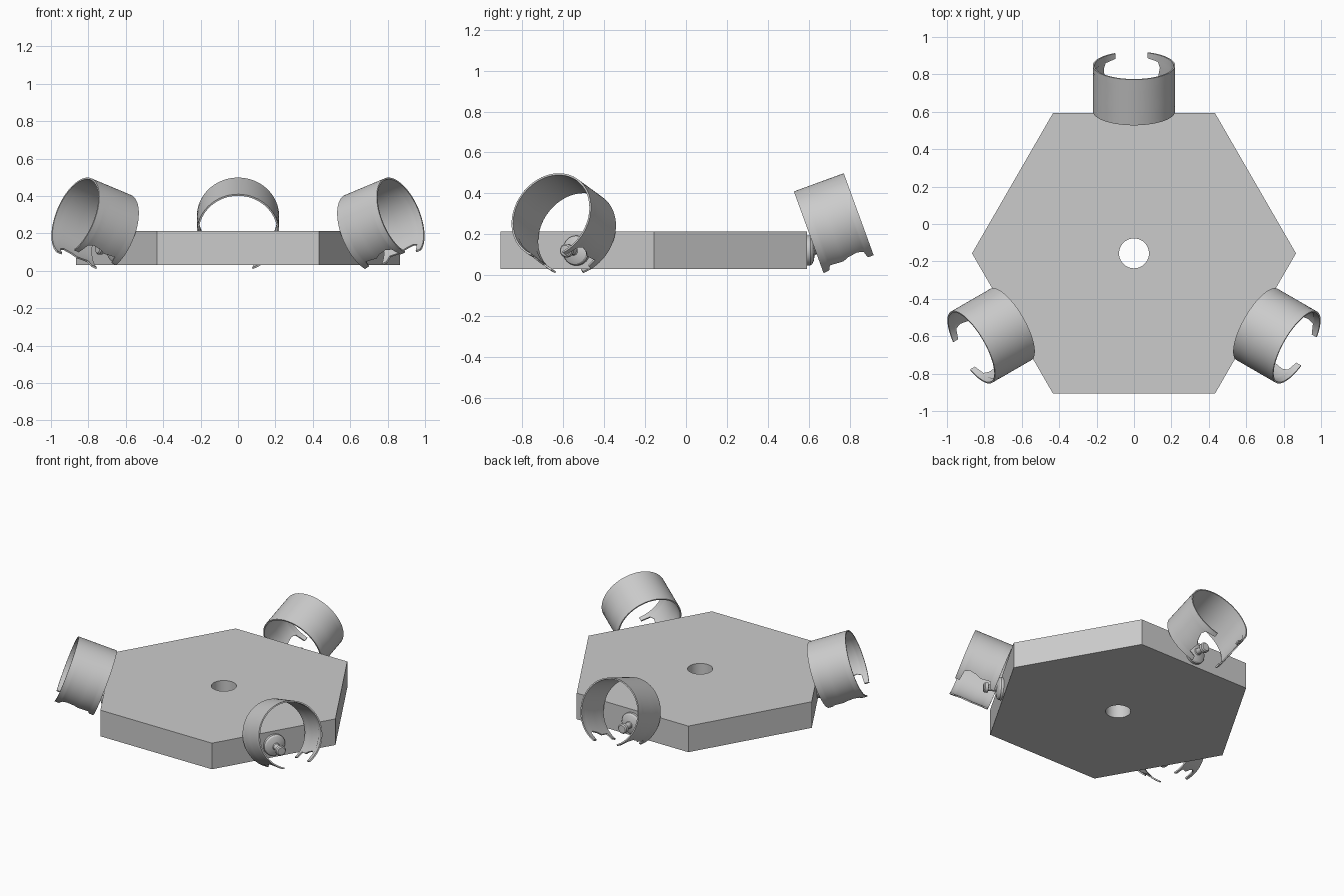
import bpy, bmesh
from math import sin, cos, pi, radians
from mathutils import Matrix, Vector

cube = bpy.data.objects.get("Cube")
if cube:
    bpy.data.objects.remove(cube, do_unlink=True)

GREY = (0.6, 0.6, 0.6, 1)
mat = bpy.data.materials.new("plain grey")
mat.use_nodes = True
mat.diffuse_color = GREY
mat.node_tree.nodes["Principled BSDF"].inputs["Base Color"].default_value = GREY

HUB = Matrix.Translation((0, -0.157, 0))   # centre of the hexagonal plate
APOTHEM = 0.75


def finish(name, bm):
    """Turn a bmesh into a mesh with smooth curves and sharp corners."""
    bmesh.ops.recalc_face_normals(bm, faces=bm.faces)
    mesh = bpy.data.meshes.new(name)
    bm.to_mesh(mesh)
    bm.free()
    mesh.materials.append(mat)
    mesh.shade_smooth()
    mesh.set_sharp_from_angle(angle=radians(30))
    return mesh


def place(name, mesh, matrix):
    obj = bpy.data.objects.new(name, mesh)
    bpy.context.collection.objects.link(obj)
    obj.matrix_world = matrix
    return obj


def outline(bm, radius, count, z):
    verts = [bm.verts.new((radius * cos(2 * pi * i / count),
                           radius * sin(2 * pi * i / count), z)) for i in range(count)]
    return [bm.edges.new((verts[i], verts[(i + 1) % count])) for i in range(count)]


def plate_mesh():
    # Hexagon with a round hole, filled and extruded upwards
    bm = bmesh.new()
    edges = outline(bm, APOTHEM / cos(pi / 6), 6, 0.03) + outline(bm, 0.08, 40, 0.03)
    bmesh.ops.triangle_fill(bm, use_beauty=True, edges=edges)
    ext = bmesh.ops.extrude_face_region(bm, geom=bm.faces[:], use_keep_orig=True)
    top = [g for g in ext["geom"] if isinstance(g, bmesh.types.BMVert)]
    bmesh.ops.translate(bm, verts=top, vec=(0, 0, 0.183))
    return finish("plate", bm)


def sleeve_mesh():
    # Thin tube along y, open underneath: (y, right gap angle, left gap angle)
    stations = [(-0.13, 21, 33), (-0.1, 23, 34), (-0.088, 35, 46), (-0.02, 33, 44),
                (0.01, 38, 48), (0.06, 41, 50), (0.09, 37, 46), (0.1, 20, 28),
                (0.13, 20, 28)]
    steps = 64
    bm = bmesh.new()
    walls = []
    for radius in (0.22, 0.211):
        wall = []
        for y, right, left in stations:
            row = []
            for i in range(steps + 1):
                a = radians(right + (360 - left - right) * i / steps)
                row.append(bm.verts.new((radius * sin(a), y, -radius * cos(a))))
            wall.append(row)
        walls.append(wall)
    outer, inner = walls
    last = len(stations) - 1
    for s in range(last):
        for wall in walls:
            for i in range(steps):
                bm.faces.new((wall[s][i], wall[s][i + 1], wall[s + 1][i + 1], wall[s + 1][i]))
        for i in (0, steps):
            bm.faces.new((outer[s][i], outer[s + 1][i], inner[s + 1][i], inner[s][i]))
    for s in (0, last):
        for i in range(steps):
            bm.faces.new((outer[s][i], outer[s][i + 1], inner[s][i + 1], inner[s][i]))
    return finish("sleeve", bm)


def knob_mesh():
    # Domed flange, thin neck and small button, turned around y
    profile = [(0, 0), (0.073, 0), (0.073, 0.015), (0.066, 0.025), (0.05, 0.032),
               (0.024, 0.037), (0.02, 0.042), (0.02, 0.088), (0.033, 0.092),
               (0.033, 0.112), (0.026, 0.119), (0, 0.12)]
    bm = bmesh.new()
    verts = [bm.verts.new((r, y, 0)) for r, y in profile]
    edges = [bm.edges.new(pair) for pair in zip(verts, verts[1:])]
    bmesh.ops.spin(bm, geom=verts + edges, cent=(0, 0, 0), axis=(0, 1, 0),
                   angle=2 * pi, steps=32, use_merge=False)
    bmesh.ops.remove_doubles(bm, verts=bm.verts, dist=0.0001)
    return finish("knob", bm)


# Hexagonal plate
place("plate", plate_mesh(), HUB)

# Three tilted sleeves, each around a knob on every second side of the plate
sleeve, knob = sleeve_mesh(), knob_mesh()
tilt = Matrix.Rotation(radians(20), 4, "X")
for label, turn in (("back", 0), ("left", -120), ("right", 120)):
    spin = HUB @ Matrix.Rotation(radians(turn), 4, "Z")
    place(label + "_sleeve", sleeve, spin @ Matrix.Translation((0, 0.882, 0.247)) @ tilt)
    place(label + "_knob", knob, spin @ Matrix.Translation((0, APOTHEM, 0.12)))
